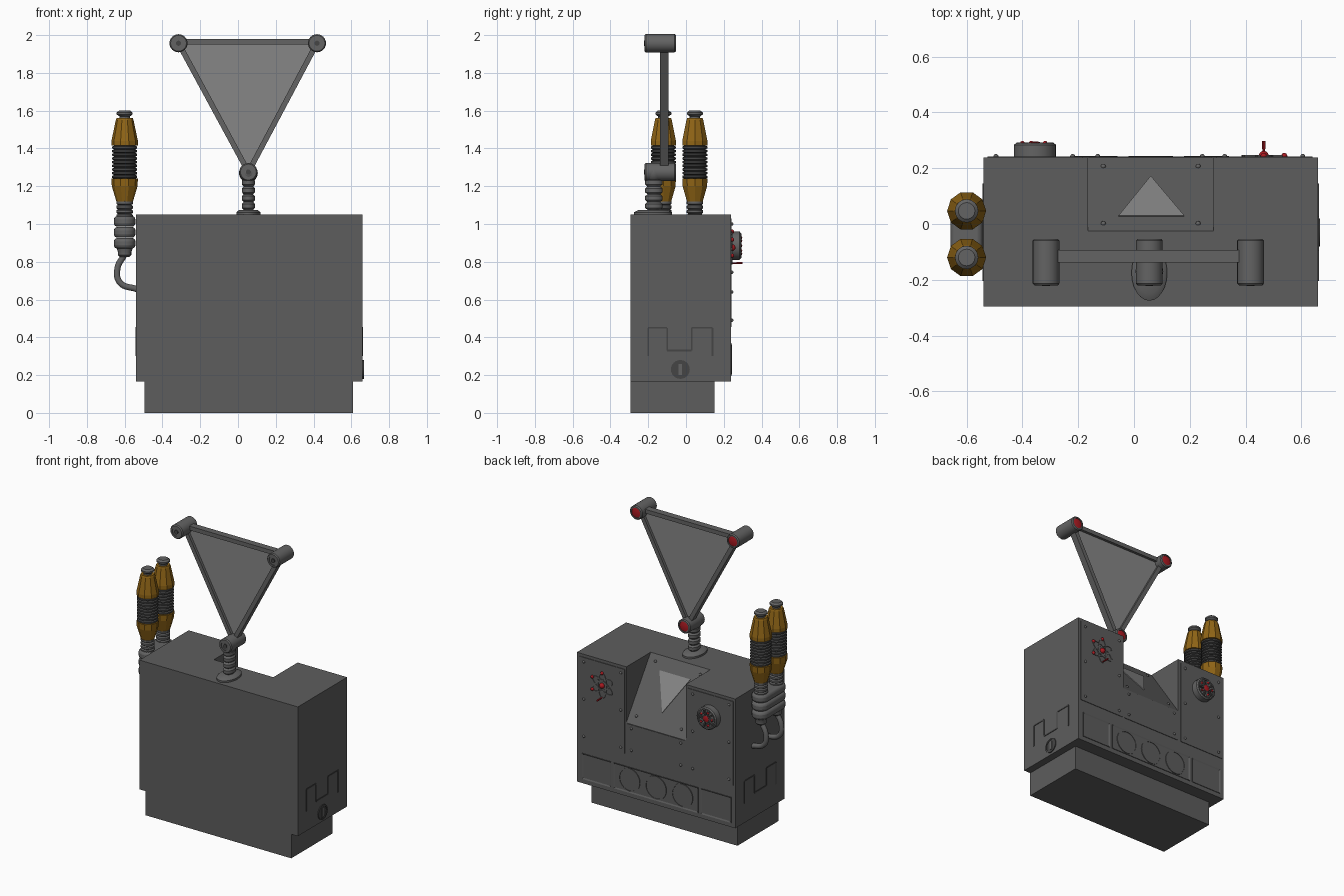
import bpy, bmesh, math
from mathutils import Vector, Matrix

if "Cube" in bpy.data.objects:
    bpy.data.objects.remove(bpy.data.objects["Cube"])


def material(name, r, g, b):
    m = bpy.data.materials.new(name)
    m.use_nodes = True
    m.diffuse_color = (r, g, b, 1)
    m.node_tree.nodes["Principled BSDF"].inputs["Base Color"].default_value = (r, g, b, 1)
    return m


GREY = material("cabinet grey", .11, .11, .11)
METAL = material("metal grey", .125, .125, .125)
DARK = material("dark grey", .06, .06, .06)
PALE = material("pale glass", .24, .24, .24)
ORANGE = material("amber", .28, .13, .008)
RED = material("red", .4, .01, .015)


def finish(name, bm, mat, smooth=False):
    bmesh.ops.recalc_face_normals(bm, faces=bm.faces)
    mesh = bpy.data.meshes.new(name)
    bm.to_mesh(mesh)
    bm.free()
    mesh.materials.append(mat)
    ob = bpy.data.objects.new(name, mesh)
    bpy.context.collection.objects.link(ob)
    bpy.ops.object.select_all(action='DESELECT')
    ob.select_set(True)
    bpy.context.view_layer.objects.active = ob
    if smooth:
        bpy.ops.object.shade_smooth_by_angle(angle=math.radians(40))
    return ob


def prism(name, pts, vec, mat, rim=0, smooth=False):
    """Polygon pushed along vec; rim leaves a raised border around a recessed face."""
    bm = bmesh.new()
    low = [bm.verts.new(p) for p in pts]
    top = [bm.verts.new(Vector(p) + Vector(vec)) for p in pts]
    bm.faces.new(low)
    cap = bm.faces.new(top)
    for i in range(len(pts)):
        j = (i + 1) % len(pts)
        bm.faces.new((low[i], low[j], top[j], top[i]))
    bmesh.ops.recalc_face_normals(bm, faces=bm.faces)
    if rim:
        bmesh.ops.inset_individual(bm, faces=[cap], thickness=rim, depth=-.004)
    return finish(name, bm, mat, smooth)


def box(name, x0, x1, y0, y1, z0, z1, mat):
    pts = [(x0, y0, z0), (x1, y0, z0), (x1, y1, z0), (x0, y1, z0)]
    return prism(name, pts, (0, 0, z1 - z0), mat)


def bar(name, a, b, width, depth, mat):
    a, b, d = Vector(a), Vector(b), Vector(depth)
    s = (b - a).cross(d).normalized() * width / 2
    return prism(name, [p - d / 2 for p in (a + s, b + s, b - s, a - s)], d, mat)


TURN = {'z': Matrix(), 'y': Matrix.Rotation(-math.pi / 2, 4, 'X'),
        'x': Matrix.Rotation(math.pi / 2, 4, 'Y'), '-x': Matrix.Rotation(-math.pi / 2, 4, 'Y')}


def lathe(name, profile, loc, mat, axis='z', n=24, smooth=True):
    """Rings of (radius, height) around an axis through loc."""
    bm = bmesh.new()
    rings = [[bm.verts.new((r * math.cos(2 * math.pi * i / n), r * math.sin(2 * math.pi * i / n), h))
              for i in range(n)] for r, h in profile]
    for p, q in zip(rings, rings[1:]):
        for i in range(n):
            bm.faces.new((p[i], p[(i + 1) % n], q[(i + 1) % n], q[i]))
    bm.faces.new(rings[0])
    bm.faces.new(rings[-1])
    bm.transform(Matrix.Translation(loc) @ TURN[axis])
    return finish(name, bm, mat, smooth)


def ribs(z0, z1, count, r_in, r_out):
    step = (z1 - z0) / count
    return [(r, z0 + step * (i + f)) for i in range(count)
            for r, f in ((r_in, 0), (r_out, .25), (r_out, .75), (r_in, 1 - 1e-3))]


def ball(name, loc, r, mat):
    bm = bmesh.new()
    bmesh.ops.create_uvsphere(bm, u_segments=16, v_segments=10, radius=r, matrix=Matrix.Translation(loc))
    return finish(name, bm, mat, True)


# Cabinet with sloped notch, on a plinth
BACK, MID = .238, .06
cabinet = box("cabinet", -.54, .66, -.295, BACK, .165, 1.05, GREY)
box("plinth", -.495, .61, -.295, .15, 0, .165, GREY)
edge, drop = Vector((0, -.025, 1.05)), Vector((0, .263, -.38))
a, b = edge - drop * .2, edge + drop * 1.2
cutter = prism("notch_cutter", [(-.165, a.y, a.z), (-.165, b.y, b.z), (-.165, b.y, a.z)], (.45, 0, 0), GREY)
cutter.hide_render = True
mod = cabinet.modifiers.new("notch", 'BOOLEAN')
mod.operation, mod.object, mod.solver = 'DIFFERENCE', cutter, 'EXACT'
bpy.context.view_layer.objects.active = cabinet
bpy.ops.object.modifier_apply(modifier="notch")
bpy.data.objects.remove(cutter)

# Window and screws on the slope
normal = Vector((0, .38, .263)).normalized()


def on_slope(x, t):
    return Vector((x, 0, 0)) + edge + drop * t


prism("slope_window", [on_slope(-.055, .2), on_slope(.18, .2), on_slope(MID, .74)], normal * .004, PALE)
for x in (-.11, .23):
    for t in (.1, .88):
        ball("slope_screw", on_slope(x, t), .009, METAL)


# Back panels, their screws and the lower band
def back_plate(name, x0, x1, z0, z1, mat=GREY, rim=0):
    pts = [(x0, BACK - .001, z0), (x1, BACK - .001, z0), (x1, BACK - .001, z1), (x0, BACK - .001, z1)]
    prism(name, pts, (0, .005, 0), mat, rim)


for x0, x1, z1, rows in ((-.525, -.185, 1.03, (.49, .745, 1.0)), (.295, .64, 1.03, (.49, .745, 1.0)),
                         (-.16, .28, .665, (.49, .64))):
    back_plate("back_panel", x0, x1, .455, z1)
    for x in (x0 + .03, x1 - .035):
        for z in rows:
            ball("panel_screw", (x, BACK + .004, z), .009, METAL)
for x0, x1 in ((-.51, -.28), (-.26, .38), (.4, .62)):
    back_plate("band_panel", x0, x1, .195, .37, GREY, .012)
for x in (-.14, MID, .26):
    lathe("band_dial", [(.08, 0), (.08, .005), (.073, .005), (.073, .002)], (x, BACK, .283), GREY, 'y', 32)

# Round vent with spokes
vent = Vector((-.355, BACK, .885))
lathe("vent_drum", [(.076, 0), (.076, .045), (.068, .052), (.06, .052), (.06, .042)], vent, METAL, 'y')
for i in range(10):
    ang = math.tau * i / 10
    out = Vector((math.cos(ang), 0, math.sin(ang)))
    front = vent + Vector((0, .048, 0))
    bar("vent_spoke", front + out * .02, front + out * .066, .01, (0, .014, 0), METAL if i % 2 else DARK)
    if i % 2:
        ball("vent_light", front + out * .045 + Vector((0, .004, 0)), .008, RED)
lathe("vent_hub", [(.022, .03), (.022, .054), (.012, .057)], vent, RED, 'y', 12)

# Atom emblem and small switch
atom = Vector((.465, BACK + .006, .875))
for i in range(3):
    tilt = Matrix.Rotation(math.pi / 3 * i, 4, 'Y')
    loop = [atom + tilt @ Vector((.032 * math.cos(t), 0, .085 * math.sin(t)))
            for t in (math.tau * k / 28 for k in range(28))]
    for p, q in zip(loop, loop[1:] + loop[:1]):
        bar("atom_orbit", p, q, .007, (0, .006, 0), METAL)
    ball("atom_electron", loop[7], .011, RED)
ball("atom_core", atom, .018, RED)
lathe("switch", [(.004, 0), (.004, .03), (.006, .03), (.006, .06)], (.465, BACK, .793), RED, 'y', 8)

# Side brackets and round sockets
path = [(-.2, .3), (-.2, .45), (-.1, .45), (-.1, .33), (.03, .33), (.03, .45), (.14, .45), (.14, .3)]
for x, axis in ((.66, 'x'), (-.54, '-x')):
    for (y0, z0), (y1, z1) in zip(path, path[1:]):
        bar("side_trim", (x, y0, z0), (x, y1, z1), .009, (.006, 0, 0), DARK)
lathe("side_socket", [(.05, 0), (.05, .006), (.04, .006), (.04, .002)], (.66, -.03, .23), DARK, 'x')
bar("socket_slot", (.662, -.03, .2), (.662, -.03, .26), .018, (.008, 0, 0), METAL)

# Pair of ribbed canisters with hoses
CX = -.6
for y in (-.12, .047):
    at = (CX, y, 0)
    lathe("canister_neck", ribs(1.03, 1.125, 4, .036, .044), at, METAL, n=16)
    lathe("canister_lower", [(.044, 1.12), (.068, 1.2), (.07, 1.24)], at, ORANGE, n=10, smooth=False)
    lathe("canister_ribs", ribs(1.24, 1.415, 9, .056, .066), at, DARK, n=20)
    lathe("canister_upper", [(.07, 1.415), (.07, 1.44), (.047, 1.55), (.043, 1.56)], at, ORANGE, n=10, smooth=False)
    lathe("canister_cap", [(.028, 1.55), (.028, 1.57), (.042, 1.58), (.042, 1.59), (.03, 1.6)], at, METAL, n=16)
    lathe("hose_fitting", [(.025, .825), (.035, .835), (.035, .85), (.045, .88)], at, METAL, n=16)
    curve = bpy.data.curves.new("hose", 'CURVE')
    curve.dimensions, curve.bevel_depth, curve.bevel_resolution = '3D', .017, 3
    curve.resolution_u, curve.use_fill_caps = 8, True
    spline = curve.splines.new('BEZIER')
    knots = [(CX, .84), (-.638, .765), (-.625, .69), (-.535, .655)]
    spline.bezier_points.add(len(knots) - 1)
    for bp, (x, z) in zip(spline.bezier_points, knots):
        bp.co = (x, y, z)
        bp.handle_left_type = bp.handle_right_type = 'AUTO'
    curve.materials.append(METAL)
    bpy.context.collection.objects.link(bpy.data.objects.new("hose", curve))

# Stacked rounded holder around both canisters
for z in (.87, .928, .986):
    arc = [math.pi * k / 10 for k in range(11)]
    pts = [(CX + .057 * math.cos(t), .047 + .057 * math.sin(t), z) for t in arc]
    pts += [(CX - .057 * math.cos(t), -.12 - .057 * math.sin(t), z) for t in arc]
    holder = prism("canister_holder", pts, (0, 0, .056), METAL)
    bev = holder.modifiers.new("round", 'BEVEL')
    bev.width, bev.segments, bev.limit_method, bev.angle_limit = .018, 3, 'ANGLE', math.radians(50)
    bpy.ops.object.shade_smooth_by_angle(angle=math.radians(40))

# Antenna post on an oval foot
POST = -.17
foot = lathe("post_foot", [(.1, 1.05), (.1, 1.062), (.075, 1.075)], (0, 0, 0), METAL)
foot.scale.x, foot.location = .64, (MID - .005, POST - .005, 0)
post = lathe("post", [(.036, 1.07)] + ribs(1.075, 1.24, 4, .034, .046) + [(.03, 1.25)], (0, 0, 0), METAL)
post.scale.x, post.location = .75, (MID - .005, POST, 0)
ball("post_joint", (MID - .005, POST, 1.27), .05, METAL)

# Triangular antenna with a knob on each corner
PLANE = -.115
corners = [Vector((-.315, PLANE, 1.957)), Vector((.418, PLANE, 1.957)), Vector((.055, PLANE, 1.275))]
prism("antenna_sheet", [c - Vector((0, .004, 0)) for c in corners], (0, .008, 0), PALE)
for p, q in zip(corners, corners[1:] + corners[:1]):
    lift = Vector((0, 0, .008)) if p.z == q.z else Vector()
    bar("antenna_bar", p + lift, q + lift, .028, (0, .045, 0), METAL)
for c in corners:
    knob = [(.03, -.1), (.03, -.105), (.042, -.105), (.048, -.098), (.048, .055), (.042, .062), (.034, .062), (.034, .055)]
    lathe("corner_knob", knob, c, METAL, 'y')
    lathe("knob_light", [(.033, .05), (.033, .058), (.014, .062)], c, RED, 'y')
    lathe("knob_pin", [(.014, -.1), (.014, -.107)], c, DARK, 'y', 12)
